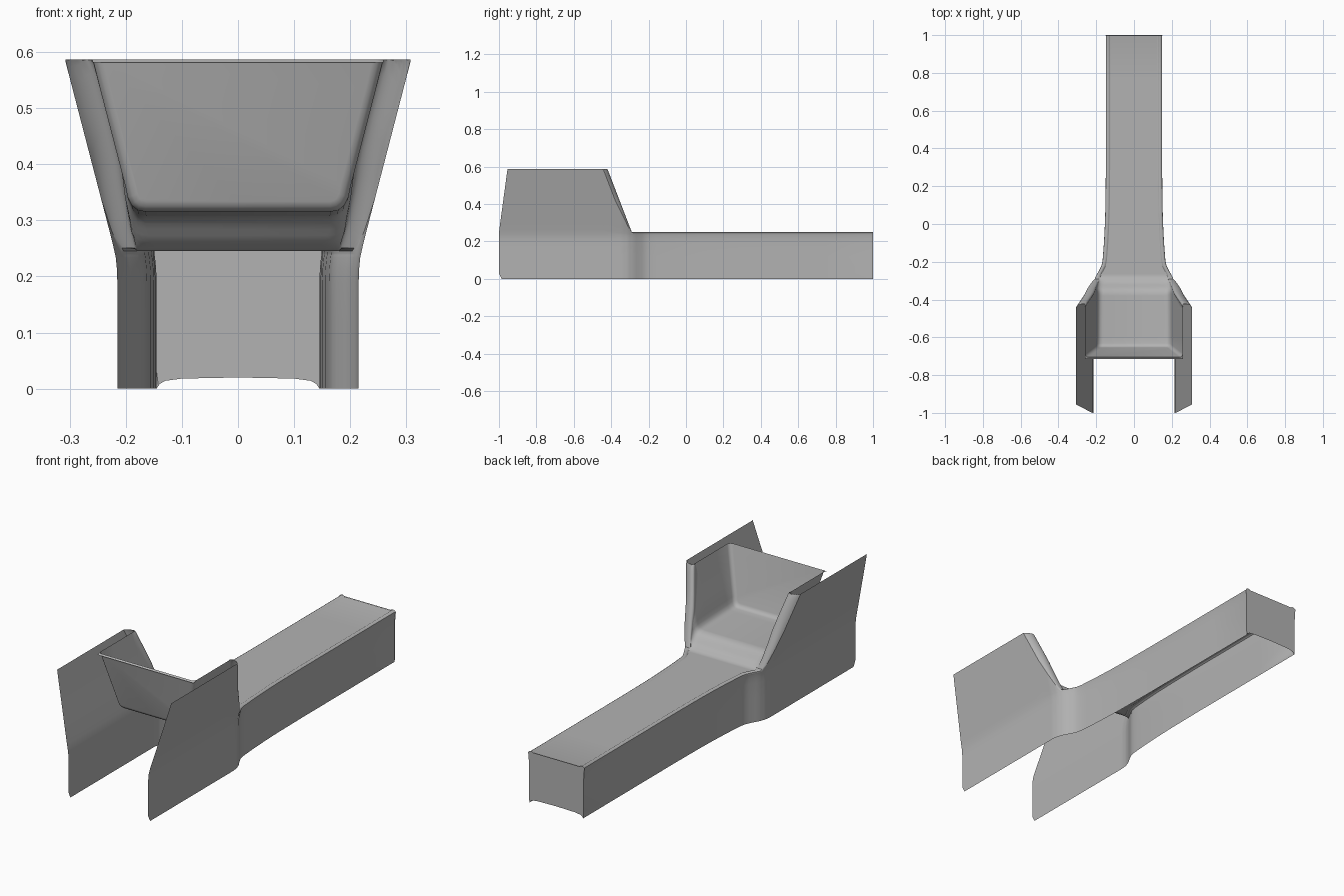
import bpy, bmesh, math

cube = bpy.data.objects.get("Cube")
if cube:
    bpy.data.objects.remove(cube, do_unlink=True)

TOP = 0.587


def lerp(table, v):
    """Piecewise linear lookup in a table sorted from low to high."""
    if v <= table[0][0]:
        return table[0][1]
    for (a, p), (b, q) in zip(table, table[1:]):
        if v <= b:
            return p + (q - p) * (v - a) / (b - a)
    return table[-1][1]


# Plan half width, floor height, rim width and rim height along the length
WIDTH = [(-.34, .215), (-.31, .211), (-.28, .2), (-.25, .183), (-.22, .168),
         (-.19, .162), (-.1, .155), (0, .15), (.1, .147), (.3, .145)]
FLOOR = [(-.65, .316), (-.37, .308), (-.345, .3), (-.31, .262), (-.28, .245)]
GAP = [(-.36, .049), (-.27, .024)]
CROWN = [(-.38, .06), (-.29, .01)]
FLARE = [(.19, 0), (.215, .001), (.235, .003), (.25, .006), (.585, .093)]


def outer_x(y, z):
    return lerp(WIDTH, y) + lerp(FLARE, z)


def section(y):
    """Half section: outer wall, rounded rim, inner wall, floor."""
    floor, gap, crown = lerp(FLOOR, y), lerp(GAP, y), lerp(CROWN, y)
    line = .25 + max(0, -.29 - y) * 2.6
    top = min(TOP, max(.235, line - crown))
    zs = [0, .03, .12, .19, .215, .235]
    zs += [.235 + (top - .235) * k for k in (.08, .3, .55, .8, 1)]
    pts = [(outer_x(y, z), z) for z in zs]
    for k in range(1, 11):
        a = math.pi * k / 10
        z = max(floor, min(TOP, top + crown * math.sin(a)))
        pts.append((outer_x(y, top) - gap * (1 - math.cos(a)) / 2, z))
    base = max(top, floor)
    fillet = min(.045, base - floor)
    for k in (.25, .5, .75, 1):
        z = base + (floor + fillet - base) * k
        pts.append((outer_x(y, z) - gap, z))
    x0 = pts[-1][0]
    for t in (.25, .5, .75, 1):
        pts.append((x0 - .01 * t - .025 * t * t, floor + fillet * (1 - t) ** 2))
    pts.append((0, floor))
    return pts


OUTER, RIM_END = 10, 20   # last outer point, last rim point


def front_edge(z):
    return -1 + max(0, z - .25) * .135 + (.015 if z < .02 else 0)


stations = [1, .75, .5, .3, .1, 0, -.1, -.16, -.19, -.205, -.22, -.235, -.25,
            -.265, -.28, -.29, -.3, -.31, -.32, -.33, -.34, -.35, -.36, -.37,
            -.38, -.395, -.41, -.42, -.425, -.43, -.435, -.44, -.445, -.45,
            -.52, -.6, -.65, -.8, -.9, -1]
BIN_END = stations.index(-.65)

bm = bmesh.new()
rows = []
for i, y in enumerate(stations):
    half = section(y)
    n = len(half)
    full = half + [(-x, z) for x, z in reversed(half[:-1])]
    row = []
    for j, (x, z) in enumerate(full):
        k = min(j, len(full) - 1 - j)
        yy = y
        if i == BIN_END and k >= RIM_END:
            yy = y - .055 * (z - .316) / .27
        elif y == -1:
            yy = front_edge(z)
        row.append(bm.verts.new((x, yy, z)))
    rows.append(row)

# Skin the sections; the rim stays open along the flat top
count = len(rows[0])
for i in range(len(rows) - 1):
    for j in range(count - 1):
        k = min(j, count - 2 - j)
        quad = [rows[i][j], rows[i][j + 1], rows[i + 1][j + 1], rows[i + 1][j]]
        if k >= OUTER:
            if i >= BIN_END:
                continue
            if k < RIM_END and all(v.co.z > TOP - .0005 for v in quad):
                continue
        bm.faces.new(quad)

# Bin front wall
front_wall = bm.faces.new(rows[BIN_END][RIM_END:count - RIM_END])

# Tunnel end wall with an arched bottom edge
arch = [(-.14, .008), (-.13, .014), (-.1, .018), (0, .02),
        (.1, .018), (.13, .014), (.14, .008)]
end_wall = bm.faces.new(rows[0] + [bm.verts.new((x, 1, z)) for x, z in arch])

bmesh.ops.remove_doubles(bm, verts=bm.verts[:], dist=.0004)
bmesh.ops.dissolve_degenerate(bm, edges=bm.edges[:], dist=.0001)
bmesh.ops.delete(bm, geom=[v for v in bm.verts if not v.link_faces], context='VERTS')

# Folded lip along the top of the bin front wall
lip = [e for e in bm.edges if len(e.link_faces) == 1
       and all(v.co.z > TOP - .001 and -.72 < v.co.y < -.69 for v in e.verts)
       and abs(e.verts[0].co.x - e.verts[1].co.x) > .3]
if lip:
    new = bmesh.ops.extrude_edge_only(bm, edges=lip)["geom"]
    for v in new:
        if isinstance(v, bmesh.types.BMVert):
            v.co.y -= .009
            v.co.z -= .006

# Soften the bin corner and the tunnel end
for test, size in ((lambda v: -.72 < v.co.y < -.64 and abs(v.co.x) < .27, .018),
                   (lambda v: v.co.y > .999, .006)):
    edges = [e for e in bm.edges if len(e.link_faces) == 2
             and all(test(v) for v in e.verts)
             and e.calc_face_angle(0) > .6
             and not any(v.co.z > TOP - .001 for v in e.verts if size > .01
                         and all(w.co.z > TOP - .001 for w in e.verts))]
    bmesh.ops.bevel(bm, geom=edges, offset=size, segments=3, profile=.5,
                    affect='EDGES', clamp_overlap=True)
bmesh.ops.recalc_face_normals(bm, faces=bm.faces[:])

mesh = bpy.data.meshes.new("console_shell")
bm.to_mesh(mesh)
bm.free()
console = bpy.data.objects.new("console_shell", mesh)
bpy.context.collection.objects.link(console)

# Plain grey
grey = bpy.data.materials.new("plain_grey")
grey.use_nodes = True
colour = (.45, .45, .45, 1)
grey.diffuse_color = colour
grey.node_tree.nodes["Principled BSDF"].inputs["Base Color"].default_value = colour
mesh.materials.append(grey)

bpy.context.view_layer.objects.active = console
console.select_set(True)
bpy.ops.object.shade_smooth_by_angle(angle=math.radians(35))
